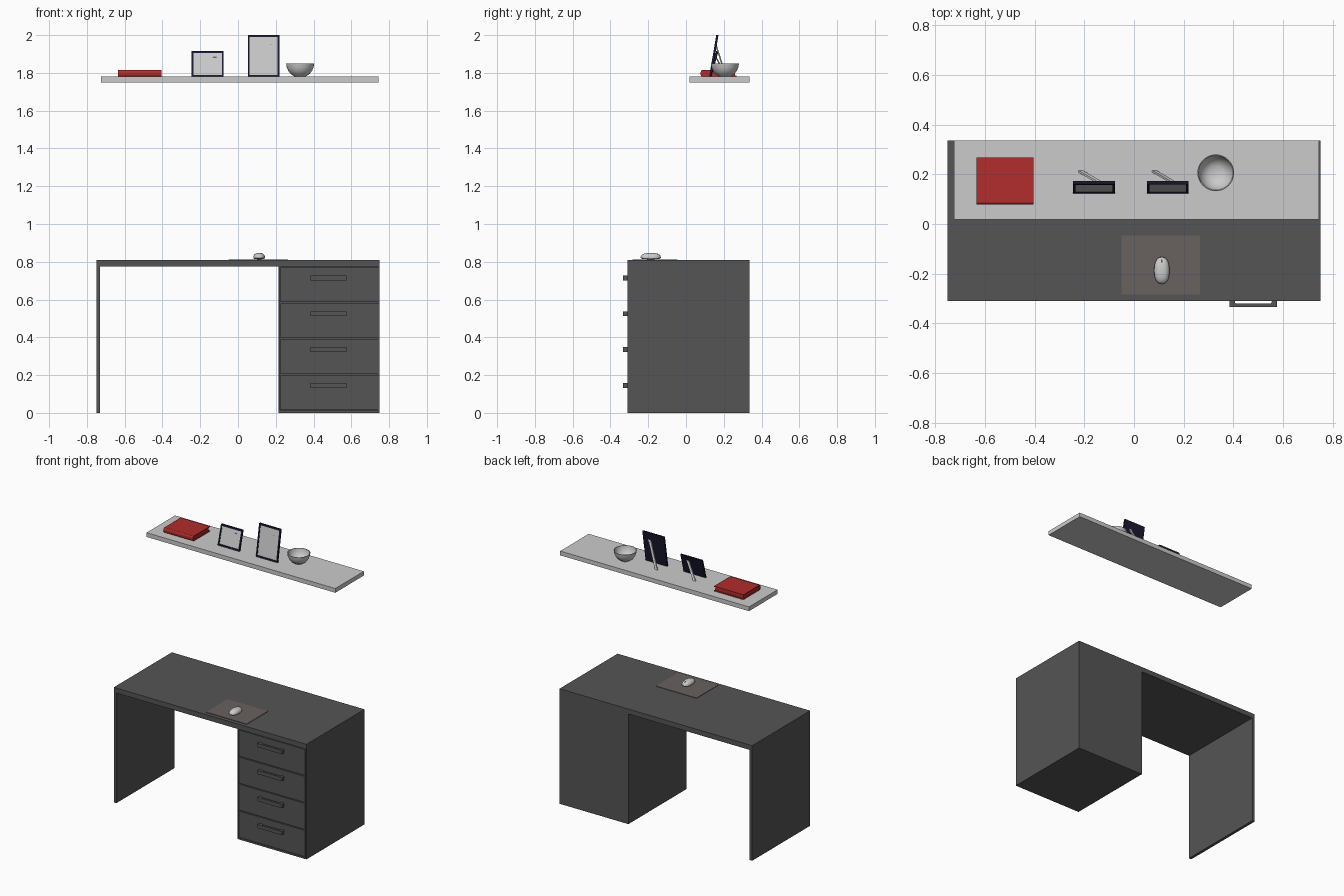
import bpy, bmesh, math
from mathutils import Vector

if "Cube" in bpy.data.objects:
    bpy.data.objects.remove(bpy.data.objects["Cube"])


def material(name, rgb):
    m = bpy.data.materials.new(name)
    m.diffuse_color = (*rgb, 1)
    m.use_nodes = True
    m.node_tree.nodes["Principled BSDF"].inputs["Base Color"].default_value = m.diffuse_color
    return m


DARK = material("dark_grey", (0.09, 0.09, 0.09))
RED = material("red", (0.45, 0.025, 0.025))
NAVY = material("navy", (0.01, 0.01, 0.03))
PAD = material("pad_brown", (0.14, 0.12, 0.115))


def finish(name, bm, mat=None, smooth=False):
    bmesh.ops.recalc_face_normals(bm, faces=bm.faces)
    me = bpy.data.meshes.new(name)
    bm.to_mesh(me)
    bm.free()
    ob = bpy.data.objects.new(name, me)
    bpy.context.collection.objects.link(ob)
    if mat:
        me.materials.append(mat)
    if smooth:
        bpy.ops.object.select_all(action='DESELECT')
        ob.select_set(True)
        bpy.context.view_layer.objects.active = ob
        bpy.ops.object.shade_smooth_by_angle(angle=math.radians(40))
    return ob


def add_box(bm, x, y, z):
    vs = bmesh.ops.create_cube(bm, size=1)["verts"]
    for v in vs:
        v.co = Vector(((a + b) / 2 + c * (b - a) for (a, b), c in zip((x, y, z), v.co)))
    return vs


def box(name, x, y, z, mat=None):
    bm = bmesh.new()
    add_box(bm, x, y, z)
    return finish(name, bm, mat)


# Desk: top, left leg panel and drawer cabinet
F, B = -0.31, 0.335
box("desk_top", (-0.75, 0.75), (F, B), (0.775, 0.81), DARK)
box("left_leg", (-0.75, -0.73), (F, B), (0, 0.775), DARK)
box("cabinet_body", (0.222, 0.742), (-0.295, B), (0, 0.775), DARK)
box("cabinet_inner_side", (0.214, 0.222), (F, B), (0, 0.775), DARK)
box("cabinet_outer_side", (0.742, 0.75), (F, B), (0, 0.775), DARK)
box("cabinet_plinth", (0.222, 0.742), (F, -0.295), (0, 0.012), DARK)

# Drawers with U-shaped handles
for i in range(4):
    z0 = 0.016 + 0.19 * i
    box(f"drawer_front_{i + 1}", (0.224, 0.74), (-0.309, -0.295), (z0, z0 + 0.184), DARK)
    zc = 0.145 + 0.19 * i
    bm = bmesh.new()
    outline = [(0.385, -0.309), (0.385, -0.333), (0.575, -0.333), (0.575, -0.309),
               (0.555, -0.309), (0.552, -0.319), (0.408, -0.319), (0.405, -0.309)]
    face = bm.faces.new([bm.verts.new((x, y, zc - 0.013)) for x, y in outline])
    ext = bmesh.ops.extrude_face_region(bm, geom=[face])["geom"]
    bmesh.ops.translate(bm, vec=(0, 0, 0.026),
                        verts=[g for g in ext if isinstance(g, bmesh.types.BMVert)])
    finish(f"drawer_handle_{i + 1}", bm, DARK)

# Mouse pad and mouse
box("mouse_pad", (-0.05, 0.265), (-0.283, -0.046), (0.81, 0.813), PAD)
bm = bmesh.new()
bmesh.ops.create_uvsphere(bm, u_segments=32, v_segments=16, radius=1)
for v in bm.verts:
    x, y, z = (math.copysign(abs(c) ** 0.85, c) for c in v.co)
    v.co = (0.112 + 0.031 * x, -0.187 + 0.054 * y, 0.821 + (0.026 if z > 0 else 0.008) * z)
finish("mouse_body", bm, None, True)
bm = bmesh.new()
bmesh.ops.create_cone(bm, cap_ends=True, segments=16, radius1=0.011, radius2=0.011, depth=0.006)
for v in bm.verts:
    v.co = (0.112 + v.co.z, -0.153 + v.co.y, 0.833 + v.co.x)
finish("mouse_wheel", bm, DARK, True)

# Wall shelf
box("wall_shelf", (-0.725, 0.745), (0.018, B), (1.75, 1.78))

# Book: two covers, spine and inset page block
bx, by = (-0.634, -0.405), (0.086, 0.267)
box("book_bottom_cover", bx, by, (1.78, 1.785), RED)
box("book_top_cover", bx, by, (1.81, 1.815), RED)
box("book_pages", (-0.628, -0.411), (0.086, 0.26), (1.785, 1.81), RED)
bm = bmesh.new()
spine = [(0.086, 1.78), (0.081, 1.783), (0.078, 1.79), (0.078, 1.805), (0.081, 1.812), (0.086, 1.815)]
rings = [[bm.verts.new((x, y, z)) for y, z in spine] for x in bx]
for r in rings:
    bm.faces.new(r)
for i in range(len(spine)):
    j = (i + 1) % len(spine)
    bm.faces.new((rings[0][i], rings[0][j], rings[1][j], rings[1][i]))
finish("book_spine", bm, RED, True)


# Leaning picture frames: border, backing, picture and slanted strut
def picture_frame(label, x0, x1, h):
    def lean(bm):
        for v in bm.verts:
            v.co.y += 0.037 * (v.co.z - 1.78) / h

    w, z0, z1, y0, y1 = 0.01, 1.78, 1.78 + h, 0.123, 0.135
    bm = bmesh.new()
    for x in ((x0, x0 + w), (x1 - w, x1)):
        add_box(bm, x, (y0, y1), (z0, z1))
    for z in ((z0, z0 + w), (z1 - w, z1)):
        add_box(bm, (x0 + w, x1 - w), (y0, y1), z)
    add_box(bm, (x0 + w, x1 - w), (y0 + 0.007, y1), (z0 + w, z1 - w))
    lean(bm)
    finish(label + "_frame", bm, NAVY)
    bm = bmesh.new()
    add_box(bm, (x0 + w, x1 - w), (y0 + 0.004, y0 + 0.007), (z0 + w, z1 - w))
    lean(bm)
    finish(label + "_picture", bm)
    bm = bmesh.new()
    top = Vector((x1 - 0.047, 0.158, z0 + 0.77 * h))
    foot = Vector((x0 + 0.03, 0.212, z0))
    for v in add_box(bm, (-0.009, 0.009), (-0.004, 0.004), (0, 1)):
        v.co = Vector((v.co.x, v.co.y, 0)) + foot.lerp(top, v.co.z)
    finish(label + "_strut", bm)


picture_frame("small", -0.245, -0.076, 0.135)
picture_frame("large", 0.052, 0.22, 0.22)

# Bowl: turned profile with a hollow inside
profile = [(0, 0), (0.03, 0), (0.033, 0.003), (0.05, 0.014), (0.063, 0.031), (0.071, 0.05), (0.074, 0.069),
           (0.07, 0.069), (0.067, 0.051), (0.059, 0.033), (0.046, 0.017), (0.028, 0.007), (0, 0.005)]
bm = bmesh.new()
vs = [bm.verts.new((0.329 + r, 0.206, 1.78 + z)) for r, z in profile]
es = [bm.edges.new(p) for p in zip(vs, vs[1:])]
bmesh.ops.spin(bm, geom=vs + es, cent=(0.329, 0.206, 0), axis=(0, 0, 1), angle=math.tau, steps=32)
bmesh.ops.remove_doubles(bm, verts=bm.verts, dist=1e-5)
finish("bowl", bm, None, True)
